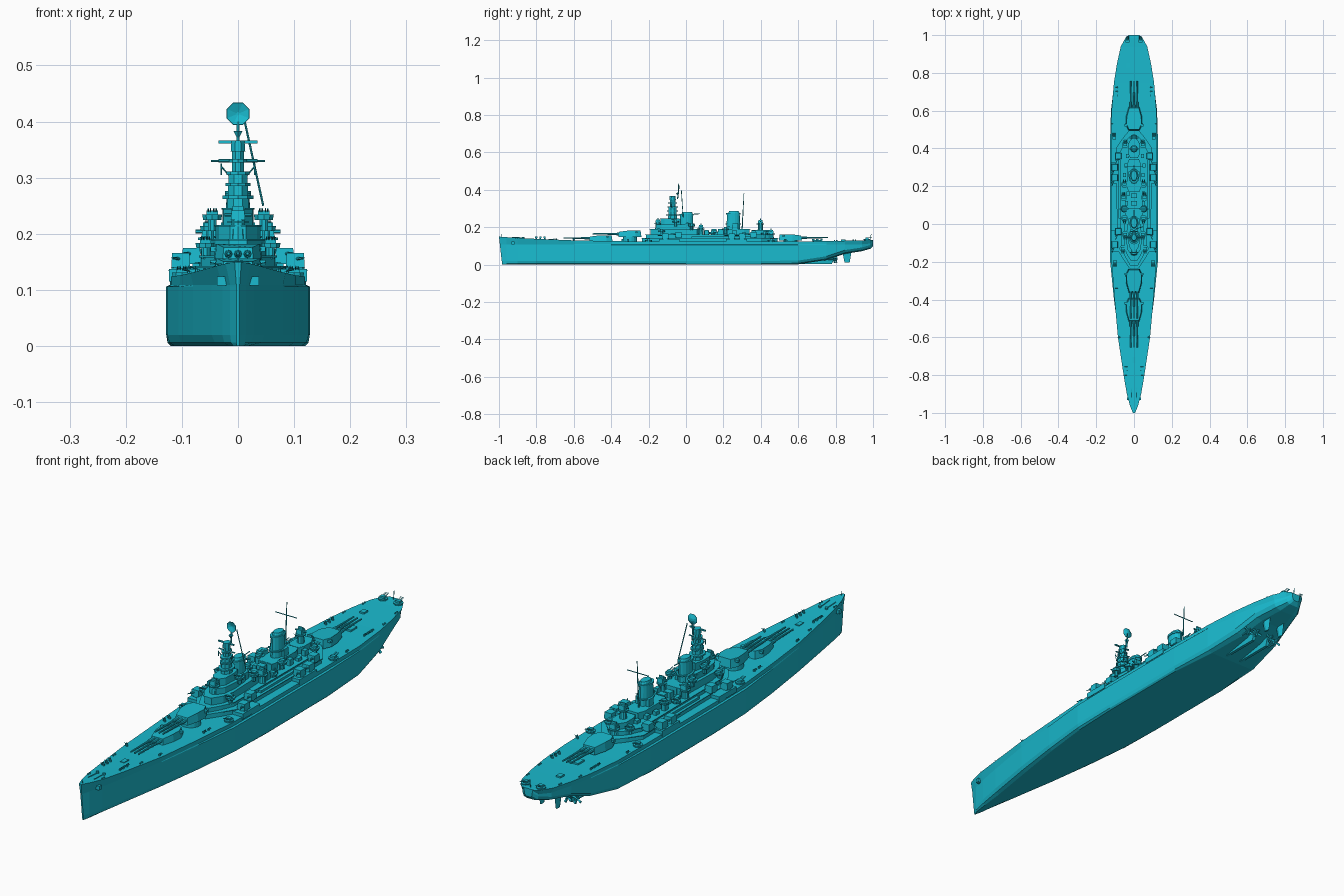
import bpy, bmesh, math, random
from mathutils import Vector, Matrix

random.seed(4)
mat = bpy.data.materials.new("teal")
mat.diffuse_color = (0.01, 0.5, 0.63, 1)


def finish(name, bm):
    bmesh.ops.recalc_face_normals(bm, faces=bm.faces)
    me = bpy.data.meshes.new(name)
    bm.to_mesh(me)
    bm.free()
    me.materials.append(mat)
    ob = bpy.data.objects.new(name, me)
    bpy.context.collection.objects.link(ob)
    return ob


def loft(bm, rings):
    rows = [[bm.verts.new(p) for p in r] for r in rings]
    n = len(rows[0])
    for a, b in zip(rows, rows[1:]):
        for i in range(n):
            bm.faces.new((a[i], a[(i + 1) % n], b[(i + 1) % n], b[i]))
    bm.faces.new(rows[0])
    bm.faces.new(rows[-1][::-1])


def prism(bm, pts, z0, z1, top=1.0):
    cx = sum(p[0] for p in pts) / len(pts)
    cy = sum(p[1] for p in pts) / len(pts)
    loft(bm, [[(x, y, z0) for x, y in pts],
              [(cx + (x - cx) * top, cy + (y - cy) * top, z1) for x, y in pts]])


def sym(half):
    # mirror a right-hand outline across x = 0
    return half + [(-x, y) for x, y in reversed(half)]


def box(bm, x, y, z0, sx, sy, sz, top=1.0):
    prism(bm, [(x + a * sx / 2, y + b * sy / 2) for a, b in ((-1, -1), (1, -1), (1, 1), (-1, 1))], z0, z0 + sz, top)


def cyl(bm, x, y, z0, z1, rx, ry=None, n=10, top=1.0):
    ry = ry or rx
    prism(bm, [(x + rx * math.cos(2 * math.pi * (i + .5) / n), y + ry * math.sin(2 * math.pi * (i + .5) / n))
               for i in range(n)], z0, z1, top)


def rod(bm, p, q, r, r2=None, n=6):
    p, q = Vector(p), Vector(q)
    d = q - p
    m = Matrix.Translation((p + q) / 2) @ d.to_track_quat('Z', 'Y').to_matrix().to_4x4()
    bmesh.ops.create_cone(bm, cap_ends=True, segments=n, radius1=r, radius2=r2 or r, depth=d.length, matrix=m)


# hull: y, deck half width, belt half width, bottom half width, keel z, deck z
stations = [
    (-1.0, .006, .003, .002, 0, .150), (-.96, .022, .014, .008, 0, .147), (-.9, .038, .028, .016, 0, .143),
    (-.8, .055, .047, .028, 0, .138), (-.6, .085, .080, .060, 0, .130), (-.4, .103, .106, .090, 0, .126),
    (-.2, .119, .126, .113, 0, .124), (0, .121, .128, .120, 0, .124), (.4, .121, .128, .120, 0, .124),
    (.6, .119, .122, .100, .002, .124), (.75, .106, .104, .070, .025, .126), (.85, .090, .086, .050, .058, .128),
    (.94, .070, .062, .030, .072, .130), (.985, .045, .036, .020, .085, .132), (1.0, .028, .018, .010, .100, .132)]
bm = bmesh.new()
rings = []
for y, wd, wb, w0, zk, zd in stations:
    zb = max(.106, zk + .025)
    half = [(w0, zk), (.3 * w0 + .7 * wb, zk + .006), (wb, zk + .02), (wb, zb), (min(wd, wb), zb + .003), (wd, zd)]
    rake = .017 if y < -.99 else 0
    rings.append([(x, y + rake * (1 - z / zd), z) for x, z in sym(half)])
loft(bm, rings)
finish("hull", bm)

# underwater gear
bm = bmesh.new()
for s in (-1, 1):
    loft(bm, [[(s * .035 + a, y, z) for a, y, z in ((-h, .5, .004), (h, .5, .004), (h, .78, .004), (-h, .78, .004))
               ] if low else [(s * .035 + a, y, .05) for a, y in ((-h, .5), (h, .5), (h, .80), (-h, .80))]
              for low, h in ((1, .006), (0, .012))])
    rod(bm, (s * .07, .6, .02), (s * .07, .79, .03), .004)
    for x, y in ((.035, .8), (.07, .79)):
        rod(bm, (s * x, y - .012, .03), (s * x, y + .012, .03), .006, .003)
        for k in range(4):
            a = k * math.pi / 2 + .4
            rod(bm, (s * x, y, .03), (s * x + .02 * math.cos(a), y + .004, .03 + .02 * math.sin(a)), .003, .006, 4)
finish("skegs_and_propellers", bm)
bm = bmesh.new()
for s in (-1, 1):
    loft(bm, [[(s * .035 + a * .005, y, z) for a, y in ((0, y0), (1, y0 + .015), (0, y1), (-1, y0 + .015))]
              for z, y0, y1 in ((.012, .848, .875), (.072, .835, .885))])
finish("rudders", bm)


# main triple turrets; d is the firing direction along y
def turret(name, y, z, d, h=.034):
    bm = bmesh.new()
    cyl(bm, 0, y, .11, z + .003, .038, n=16)
    plan = [(.028, .062), (.042, .012), (.044, -.03), (.03, -.062)]
    low = sym([(x, y + d * t) for x, t in plan])
    top = sym([(x * .9, y + d * t * .92) for x, t in plan])
    loft(bm, [[(a, b, z) for a, b in low],
              [(a, b, z + h * (.82 if (b - y) * d > .03 else 1)) for a, b in top]])
    for s in (-1, 1):
        box(bm, s * .042, y - d * .035, z + h * .6, .014, .012, .009)
    for x in (-.017, 0, .017):
        rod(bm, (x, y + d * .05, z + .016), (x, y + d * .088, z + .016), .0075, .006, 8)
        rod(bm, (x, y + d * .085, z + .016), (x, y + d * .2, z + .017), .0048, .003, 8)
    finish(name, bm)


turret("fore_turret", -.455, .126, -1, .03)
turret("raised_turret", -.30, .148, -1)
turret("aft_turret", .558, .128, 1)

# deckhouse tiers
tiers = [
    ([(.02, -.235), (.05, -.19), (.085, -.13), (.09, .40), (.05, .46), (.025, .49)], .115, .142),
    ([(.02, -.215), (.045, -.17), (.066, -.12), (.070, .38), (.04, .44), (.02, .46)], .142, .160),
    ([(.016, -.19), (.04, -.15), (.05, -.10), (.045, .06), (.03, .08)], .160, .190),
    ([(.014, -.16), (.034, -.13), (.04, -.07), (.034, .0)], .190, .215),
    ([(.012, -.135), (.026, -.115), (.028, -.06), (.02, -.03)], .215, .245),
    ([(.03, .17), (.036, .2), (.036, .31), (.025, .34)], .160, .190),
    ([(.02, .35), (.03, .37), (.03, .42), (.015, .445)], .160, .185)]
bm = bmesh.new()
for half, z0, z1 in tiers:
    pts = sym(half)
    prism(bm, pts, z0, z1)
    prism(bm, [(x * 1.05, y + (.004 if y > 0 else -.004)) for x, y in pts], z1 - .002, z1 + .001)
for s in (-1, 1):
    box(bm, s * .075, .2, .142, .012, .34, .010)
    for y in (-.09, .27):
        box(bm, s * .1, y, .115, .046, .11, .022)
    for i in range(7):
        box(bm, s * random.uniform(.03, .055), .06 + i * .05, .16, .016, .022, random.uniform(.012, .028))
for y in (.07, .11, .15):
    box(bm, 0, y, .16, .03, .025, random.uniform(.02, .04))
finish("deckhouses", bm)

# fore tower with platforms and yards
bm = bmesh.new()
cyl(bm, 0, -.072, .24, .305, .021, .026, 8, .85)
cyl(bm, 0, -.07, .30, .352, .012, .016, 8)
for z, rx, ry in ((.262, .029, .036), (.285, .023, .03), (.305, .022, .028), (.327, .017, .024)):
    cyl(bm, 0, -.072, z, z + .006, rx, ry, 10)
cyl(bm, 0, -.072, .347, .366, .014, .019, 8, .9)
box(bm, 0, -.075, .361, .07, .006, .005)
rod(bm, (-.035, -.07, .33), (.035, -.07, .33), .003)
for s in (-1, 1):
    rod(bm, (s * .012, -.072, .3), (s * .03, -.08, .32), .0015)
    rod(bm, (s * .03, -.08, .305), (s * .03, -.08, .325), .0015)
finish("fore_tower", bm)

# radar dish and masts
bm = bmesh.new()
rod(bm, (0, -.045, .35), (0, -.04, .40), .003)
rod(bm, (0, -.045, .372), (0, -.045, .383), .003, .009)
loft(bm, [[(r * math.cos(math.pi * (i + .5) / 4), yy, .414 + r * math.sin(math.pi * (i + .5) / 4)) for i in range(8)]
          for r, yy in ((.006, -.034), (.022, -.041), (.021, -.043), (.003, -.037))])
finish("radar_dish", bm)
bm = bmesh.new()
rod(bm, (.012, -.025, .40), (.045, -.015, .25), .002)
rod(bm, (0, .30, .19), (0, .31, .38), .003, .0015)
rod(bm, (-.048, .305, .33), (.048, .305, .33), .002)
rod(bm, (0, .0, .268), (0, .075, .272), .002)
rod(bm, (0, .985, .13), (0, .99, .165), .0015)
rod(bm, (0, -.985, .148), (0, -.988, .165), .0012)
finish("masts_and_yards", bm)

# two funnels with caps
for name, y, z in (("fore_funnel", .003, .272), ("aft_funnel", .253, .276)):
    bm = bmesh.new()
    cyl(bm, 0, y, .16, z, .023, .037, 14, .92)
    cyl(bm, 0, y, z - .008, z, .024, .038, 14)
    cyl(bm, 0, y + .003, z, z + .010, .018, .030, 14, .85)
    cyl(bm, 0, y, .215, .220, .028, .042, 14)
    for s in (-1, 1):
        box(bm, s * .024, y + .01, .19, .012, .03, .03)
    finish(name, bm)


# fire directors on pedestals
bm = bmesh.new()
for x, y, z0, z1 in ((0, -.15, .19, .225), (-.052, .08, .16, .195), (.052, .08, .16, .195),
                     (0, .398, .18, .222), (0, .455, .14, .168)):
    cyl(bm, x, y, z0, z1, .015, n=10, top=.8)
    cyl(bm, x, y, z1 - .006, z1 - .002, .02, n=10)
    box(bm, x, y, z1, .026, .026, .017, .85)
    rod(bm, (x - .024, y, z1 + .009), (x + .024, y, z1 + .009), .0035)
    box(bm, x, y, z1 + .016, .02, .005, .009)
finish("fire_directors", bm)

# twin secondary mounts
bm = bmesh.new()
for s in (-1, 1):
    for x, y, z in ((.102, -.11, .137), (.083, -.04, .146), (.102, .245, .137), (.102, .30, .137), (.083, .36, .146)):
        cyl(bm, s * x, y, z, z + .004, .017, n=12)
        box(bm, s * x, y, z + .003, .034, .036, .026, .9)
        for dy in (-.008, .008):
            rod(bm, (s * x, y + dy, z + .018), (s * (x + .015), y + dy - .035, z + .02), .003, .002)
finish("secondary_mounts", bm)

# anti-aircraft tubs with four guns each
bm = bmesh.new()
for s in (-1, 1):
    for x, y, z, d in ((.105, .455, .122, 1), (.034, .968, .128, 1), (.055, .14, .165, 1), (.046, .42, .16, 1),
                       (.100, -.2, .122, -1), (.058, -.13, .175, -1), (.046, -.055, .225, -1),
                       (.050, .03, .205, -1), (.05, .21, .185, 1)):
        cyl(bm, s * x, y, z - .02 if z > .13 else z - .005, z, .008, n=8)
        cyl(bm, s * x, y, z, z + .009, .017, n=10, top=1.1)
        box(bm, s * x, y, z + .008, .02, .014, .009)
        for dx in (-.007, -.003, .003, .007):
            rod(bm, (s * x + dx, y, z + .013), (s * x + dx, y + d * .026, z + .02), .0013, n=4)
finish("anti_aircraft_tubs", bm)

# light guns behind shields along the deck edges
bm = bmesh.new()
for s in (-1, 1):
    for x, y, z in [(.036, -.8 + k * .022, .138) for k in range(3)] + [(.072, -.6, .130), (.086, -.34, .126), (.086, -.31, .125)] \
            + [(.085, .68 + k * .022, .125) for k in range(3)] + [(.11, .53, .124)]:
        cyl(bm, s * x, y, z - .004, z + .007, .004, n=6)
        box(bm, s * (x + .004), y, z + .004, .002, .012, .008)
        rod(bm, (s * x, y, z + .008), (s * (x + .014), y, z + .011), .001, n=4)
finish("light_guns", bm)

# bow and quarter-deck fittings
bm = bmesh.new()
for s in (-1, 1):
    cyl(bm, s * .014, -.87, .138, .149, .006, n=8)
    rod(bm, (s * .012, -.865, .143), (s * .014, -.93, .147), .002)
    box(bm, s * .026, -.925, .108, .022, .014, .016)
    for y, x, z in ((-.7, .06, .133), (-.9, .032, .142), (.8, .09, .126), (.9, .072, .128)):
        for dy in (-.006, .006):
            cyl(bm, s * x, y + dy, z - .002, z + .006, .003, n=6)
box(bm, 0, -.72, .130, .018, .03, .008)
box(bm, 0, .70, .122, .05, .04, .010)
box(bm, -.03, .84, .125, .02, .025, .009)
finish("deck_fittings", bm)
